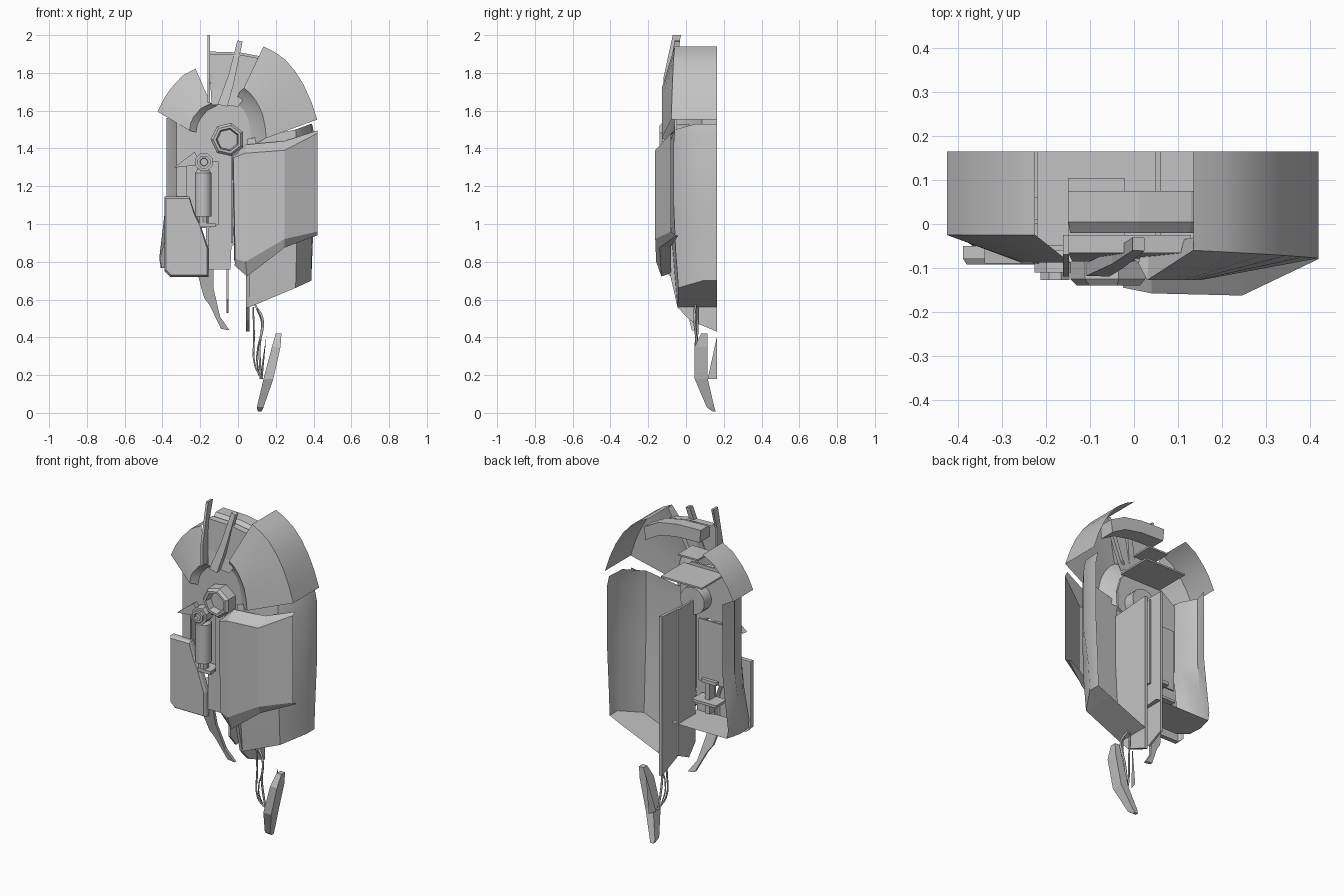
import bpy, bmesh, math
from mathutils import Vector

cube = bpy.data.objects.get("Cube")
if cube:
    bpy.data.objects.remove(cube, do_unlink=True)

grey = bpy.data.materials.new("plain grey")
grey.use_nodes = True
grey.diffuse_color = (0.55, 0.55, 0.55, 1)
grey.node_tree.nodes["Principled BSDF"].inputs["Base Color"].default_value = (0.55, 0.55, 0.55, 1)


def build(name, verts, faces, smooth=False):
    bm = bmesh.new()
    vs = [bm.verts.new(v) for v in verts]
    for f in faces:
        bm.faces.new([vs[i] for i in f])
    bmesh.ops.recalc_face_normals(bm, faces=bm.faces[:])
    me = bpy.data.meshes.new(name)
    bm.to_mesh(me)
    bm.free()
    me.materials.append(grey)
    if smooth:
        me.shade_smooth()
        me.set_sharp_from_angle(angle=math.radians(35))
    ob = bpy.data.objects.new(name, me)
    bpy.context.scene.collection.objects.link(ob)
    return ob


def loft(name, rings, closed=False, caps=False, smooth=False):
    """Skin between rings that have the same number of points."""
    n, m = len(rings[0]), len(rings)
    faces = []
    for r in range(m - 1):
        for i in range(n if closed else n - 1):
            j = (i + 1) % n
            faces.append((r * n + i, r * n + j, (r + 1) * n + j, (r + 1) * n + i))
    if caps:
        faces += [tuple(range(n)), tuple(range((m - 1) * n, m * n))]
    return build(name, [p for ring in rings for p in ring], faces, smooth)


def at_y(points, y):
    return [(x, y, z) for x, z in points]


def at_z(points, z):
    return [(x, y, z) for x, y in points]


def front_plate(name, outline, y, depth=0.02):
    """Outline in x and z; y is a number or a function of z."""
    f = y if callable(y) else (lambda z: y)
    return loft(name, [[(x, f(z) + d, z) for x, z in outline] for d in (0, depth)], True, True)


def side_plate(name, outline, x, width=0.012):
    return loft(name, [[(x + d, y, z) for y, z in outline]
                       for d in (-width / 2, width / 2)], True, True)


def box(name, x, y, z):
    return front_plate(name, [(x[0], z[0]), (x[1], z[0]), (x[1], z[1]), (x[0], z[1])], y[0], y[1] - y[0])


def turned(name, centre, profile, sides, axis="Y", smooth=False):
    """Profile of (radius, offset) turned about an axis through centre."""
    rings = []
    for r, o in profile:
        ring = []
        for i in range(sides):
            a = 2 * math.pi * (i + 0.5) / sides
            u, v = r * math.cos(a), r * math.sin(a)
            d = (u, o, v) if axis == "Y" else (u, v, o)
            ring.append(Vector(centre) + Vector(d))
        rings.append(ring)
    return loft(name, rings, True, True, smooth)


# Left dome segment: outer wall, sloped front and concave inner flange
lo = [(0.135, 1.94), (0.195, 1.91), (0.25, 1.87), (0.302, 1.81), (0.347, 1.738), (0.387, 1.65), (0.42, 1.553)]
lf = [(0.03, 1.72), (0.062, 1.695), (0.09, 1.66), (0.113, 1.62), (0.13, 1.58), (0.143, 1.52), (0.15, 1.455)]
lm = [(x * 0.85 - 0.015, z - 0.02) for x, z in lf]
li = [(-0.02, 1.64), (0.0, 1.63), (0.025, 1.61), (0.045, 1.575), (0.057, 1.54), (0.066, 1.49), (0.07, 1.41)]
loft("left_dome", [at_y(lo, 0.165),
                   [(x, -0.06 - 0.003 * i, z) for i, (x, z) in enumerate(lo)],
                   at_y(lf, -0.128), at_y(lm, -0.09), at_y(li, -0.062)], smooth=True)
loft("left_dome_lip", [[(0.135, -0.06, 1.94), (0.03, -0.128, 1.72), (0.01, -0.09, 1.70)],
                       [(0.14, -0.03, 1.93), (0.035, -0.05, 1.71), (0.02, -0.05, 1.69)]])

# Right dome segment, smaller, with an inward lip
ro = [(-0.426, 1.595), (-0.392, 1.665), (-0.352, 1.722), (-0.294, 1.785), (-0.225, 1.823)]
ri = [(-0.257, 1.495), (-0.25, 1.535), (-0.235, 1.567), (-0.197, 1.612), (-0.145, 1.638)]
rl = [(x + 0.035, z - 0.01) for x, z in ri]
loft("right_dome", [at_y(ro, 0.165), at_y(ro, -0.025), at_y(ri, -0.088), at_y(rl, -0.06)], smooth=True)

# Central crown block, running on under the left dome, with a stepped front
co = [(-0.15, 1.913), (0.01, 1.908), (0.13, 1.886), (0.225, 1.835)]
loft("crown_block", [[(x, 0.075, z), (x, 0.005, z), (x * 0.97, -0.02, z - 0.02),
                      (x * 0.95, -0.02, z - 0.075), (x * 0.95, 0.075, z - 0.075)] for x, z in co], True, True)
cs = [(x, z - 0.012) for x, z in co[:3]]
loft("crown_front", [at_y(cs, -0.025), at_y(cs, -0.066),
                     at_y([(-0.145, 1.72), (-0.04, 1.70), (0.05, 1.69)], -0.075),
                     at_y([(-0.14, 1.63), (-0.06, 1.63), (0.0, 1.62)], -0.085)])
box("inner_shelf", (-0.22, 0.05), (-0.05, 0.165), (1.612, 1.622))
box("upper_shelf", (-0.15, -0.02), (-0.03, 0.105), (1.74, 1.75))

# Fins
side_plate("tall_fin", [(-0.025, 2.0), (-0.07, 2.0), (-0.12, 1.77), (-0.12, 1.64),
                        (-0.06, 1.64), (-0.06, 1.88)], -0.155, 0.014)
front_plate("leaning_fin", [(-0.003, 1.972), (0.024, 1.965), (-0.024, 1.738), (-0.056, 1.622),
                            (-0.108, 1.632), (-0.05, 1.79)],
            lambda z: -0.12 + (z - 1.62) * 0.17, 0.03)

# Backing plate with a slot for the piston
front_plate("backing_plate", [(-0.325, 1.55), (-0.2, 1.64), (0, 1.64), (0.05, 1.59), (0.075, 1.5), (0.07, 1.4),
                              (0.0, 1.36), (-0.01, 0.9), (-0.035, 0.88), (-0.04, 0.76), (-0.155, 0.76),
                              (-0.155, 0.98), (-0.1, 1.0), (-0.1, 1.33), (-0.27, 1.33), (-0.27, 1.14),
                              (-0.325, 1.14)], -0.06, 0.012)
box("slot_back", (-0.275, -0.09), (0.0, 0.01), (0.98, 1.35))
side_plate("slot_wall", [(-0.06, 1.0), (-0.06, 1.33), (0.0, 1.33), (0.0, 1.0)], -0.1)

# Right shell wall, open at the back, bulging towards its floor
upper = [(-0.325, -0.058), (-0.328, -0.01), (-0.378, 0.085), (-0.355, 0.165)]
lower = [(-0.36, -0.058), (-0.412, -0.01), (-0.417, 0.075), (-0.393, 0.165)]
mid = [((a + c) / 2, (b + d) / 2) for (a, b), (c, d) in zip(upper, lower)]
floor = [(x + 0.008, y) for x, y in lower]
loft("right_shell", [at_z(upper, 1.56), at_z(upper, 1.15), at_z(mid, 0.98),
                     at_z(lower, 0.82), at_z(floor, 0.768)], smooth=True)
build("right_shell_floor", at_z(floor + [(-0.02, 0.165), (-0.04, -0.058)], 0.768), [range(6)])

# Pivot nut and hub
hex_c = (-0.055, 0, 1.447)
turned("hub", hex_c, [(0.08, -0.055), (0.08, 0.02)], 16, smooth=True)
turned("pivot_nut", hex_c, [(0.09, -0.06), (0.09, -0.125), (0.076, -0.14), (0.062, -0.14), (0.055, -0.1)], 7)

# Piston with its bolt, pointer and brackets
px = -0.185
turned("piston_body", (px, -0.06, 0), [(0.045, 1.04), (0.045, 1.27), (0.03, 1.29), (0.03, 1.33)],
       12, "Z", True)
turned("piston_rod", (px, -0.06, 0), [(0.03, 1.0), (0.03, 1.05)], 10, "Z")
turned("piston_bolt", (px + 0.005, 0, 1.328),
       [(0.05, -0.05), (0.05, -0.11), (0.036, -0.11), (0.036, -0.127), (0.022, -0.127), (0.02, -0.11)], 8)
front_plate("pointer", [(-0.34, 1.298), (-0.23, 1.382), (-0.2, 1.33), (-0.23, 1.31)], -0.09, 0.035)
box("piston_bracket", (-0.22, -0.12), (-0.09, 0.03), (0.985, 1.005))
box("bracket_post", (-0.17, -0.14), (-0.03, 0.02), (0.8, 0.99))
box("bracket_foot", (-0.24, -0.08), (-0.04, 0.06), (0.87, 0.885))

# Lower right cover, hollow behind
cov = [(-0.39, 1.145), (-0.257, 1.145), (-0.23, 1.06), (-0.2, 1.0), (-0.155, 0.865),
       (-0.155, 0.72), (-0.36, 0.72), (-0.39, 0.75)]
cin = [(-0.27 + (x + 0.27) * 0.93, 0.93 + (z - 0.93) * 0.955) for x, z in cov]
loft("right_cover", [at_y(cov, -0.05), at_y(cov, -0.078), at_y(cin, -0.092)], True)
front_plate("right_cover_face", cin, -0.092, 0.006)
front_plate("hook", [(-0.22, 0.76), (-0.13, 0.76), (-0.13, 0.66), (-0.095, 0.51), (-0.045, 0.437),
                     (-0.09, 0.445), (-0.15, 0.57), (-0.18, 0.61)],
            lambda z: 0.03 - (z - 0.44) * 0.25, 0.018)

# Vertical divider plates
side_plate("divider_long", [(0.0, 1.45), (0.165, 1.45), (0.165, 0.58), (0.06, 0.53), (0.0, 0.6)], -0.056, 0.012)
side_plate("divider_front", [(-0.08, 1.38), (0.1, 1.42), (0.1, 0.9), (-0.08, 0.9)], -0.032, 0.01)
side_plate("inner_wall", [(-0.1, 1.36), (0.165, 1.38), (0.165, 0.43), (0.02, 0.49), (-0.045, 0.56),
                          (-0.1, 0.8)], 0.052, 0.018)

# Left pod: hollow rear shell with a wide corner, and sloped floor
bottom = [(0.05, -0.045, 0.555), (0.305, -0.04, 0.662), (0.388, 0.09, 0.70), (0.388, 0.165, 0.70)]
loft("left_shell", [
    [(0.05, -0.08, 1.45), (0.305, -0.06, 1.5), (0.385, 0.05, 1.53), (0.392, 0.165, 1.53)],
    [(0.05, -0.085, 1.4), (0.31, -0.065, 1.43), (0.398, 0.05, 1.46), (0.405, 0.165, 1.47)],
    [(0.05, -0.085, 1.1), (0.31, -0.065, 1.1), (0.398, 0.05, 1.1), (0.405, 0.165, 1.1)],
    [(0.05, -0.07, 0.85), (0.31, -0.055, 0.86), (0.39, 0.08, 0.87), (0.395, 0.165, 0.88)],
    bottom], smooth=True)
loft("left_shell_floor", [bottom[:3], [(x, 0.165, z) for x, y, z in bottom[:3]]])

# Left pod: raised front armour with bevelled border
loft("left_armour_face", [[(0.04, -0.158, 1.375), (0.246, -0.163, 1.39), (0.42, -0.08, 1.48)],
                          [(0.04, -0.158, 0.80), (0.246, -0.163, 0.92), (0.42, -0.08, 0.96)]])
loft("left_armour_inner", [[(0.04, -0.158, 1.375), (-0.025, -0.145, 1.35), (-0.03, -0.08, 1.355)],
                           [(0.04, -0.158, 0.80), (-0.015, -0.145, 0.815), (-0.02, -0.08, 0.80)]])
loft("left_armour_top", [[(-0.025, -0.145, 1.35), (0.04, -0.158, 1.375), (0.246, -0.163, 1.39), (0.42, -0.08, 1.48)],
                         [(-0.03, -0.08, 1.355), (0.04, -0.095, 1.42), (0.25, -0.1, 1.44), (0.42, -0.06, 1.495)]])
loft("left_armour_bottom", [[(-0.015, -0.145, 0.815), (0.04, -0.158, 0.80), (0.246, -0.163, 0.92), (0.42, -0.08, 0.96)],
                            [(-0.018, -0.12, 0.78), (0.048, -0.13, 0.722), (0.246, -0.14, 0.875), (0.42, -0.05, 0.94)],
                            [(-0.01, -0.09, 0.78), (0.055, -0.08, 0.74), (0.25, -0.08, 0.88), (0.41, -0.04, 0.94)]])


# Hanging cables
def cable(name, points, r):
    cu = bpy.data.curves.new(name, "CURVE")
    cu.dimensions = "3D"
    cu.bevel_depth, cu.bevel_resolution, cu.resolution_u = r, 1, 4
    sp = cu.splines.new("BEZIER")
    sp.bezier_points.add(len(points) - 1)
    for bp, p in zip(sp.bezier_points, points):
        bp.co = p
        bp.handle_left_type = bp.handle_right_type = "AUTO"
    cu.materials.append(grey)
    bpy.context.scene.collection.objects.link(bpy.data.objects.new(name, cu))


cable("cable_a", [(0.09, 0.05, 0.57), (0.13, 0.045, 0.5), (0.115, 0.06, 0.36), (0.12, 0.09, 0.18)], 0.006)
cable("cable_b", [(0.08, 0.06, 0.56), (0.085, 0.06, 0.42), (0.09, 0.06, 0.25), (0.13, 0.09, 0.18)], 0.005)
cable("cable_c", [(0.1, 0.04, 0.55), (0.125, 0.055, 0.48), (0.1, 0.05, 0.3), (0.11, 0.08, 0.2)], 0.004)

# Loose shard at the foot
shard = [(0.42, 0.20, 0.23, 0.08, 0.115), (0.35, 0.18, 0.225, 0.046, 0.115), (0.18, 0.135, 0.187, 0.046, 0.115),
         (0.03, 0.1, 0.135, 0.11, 0.15), (0.008, 0.105, 0.125, 0.14, 0.157)]
loft("loose_shard", [[(a, c, z), (b, c, z), (b, d, z), (a, d, z)] for z, a, b, c, d in shard], True, True)
build("shard_tab", [(0.15, 0.165, 0.41), (0.115, 0.115, 0.18), (0.13, 0.165, 0.18)], [(0, 1, 2)])
